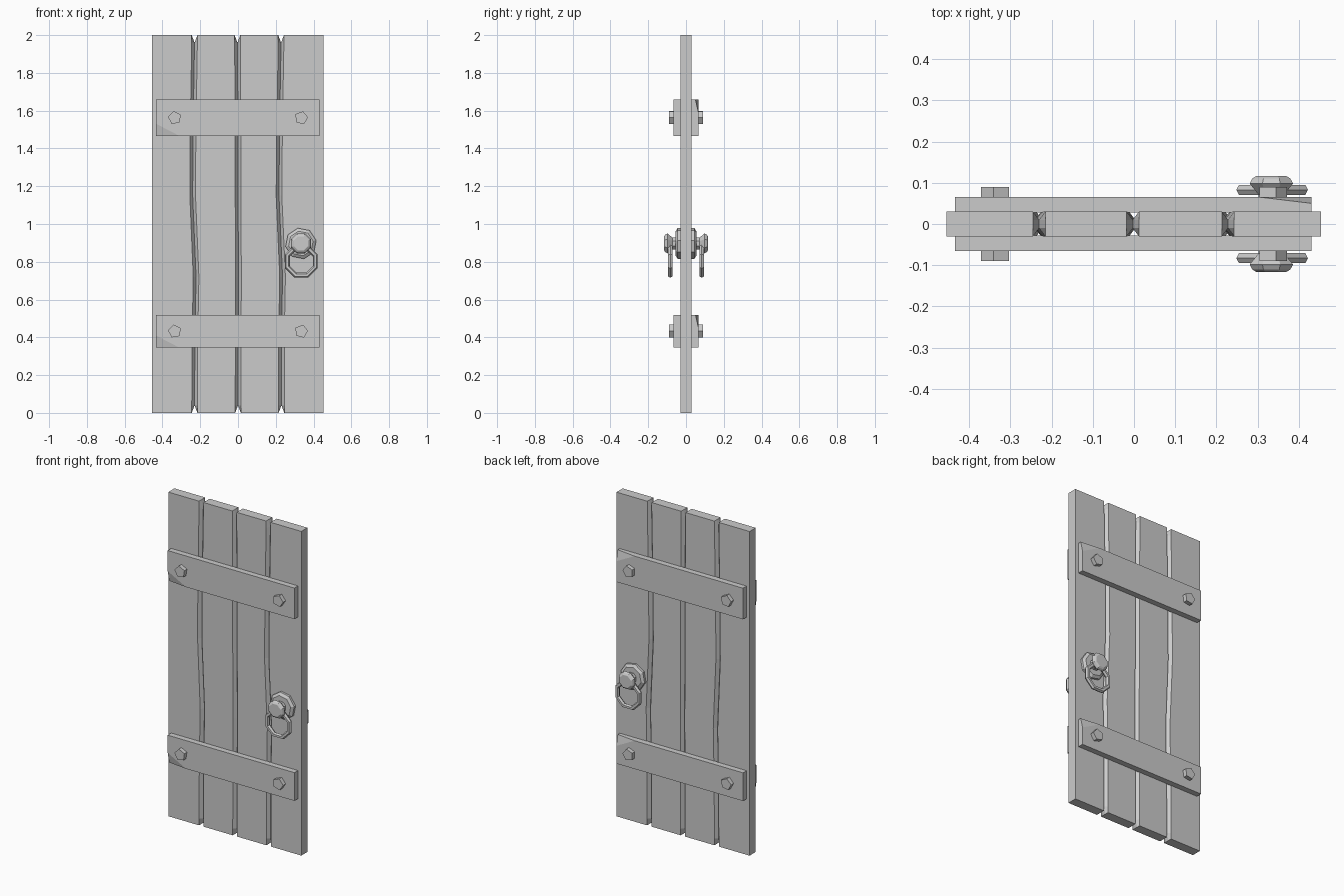
import bpy, bmesh, math
from mathutils import Vector, Matrix

if "Cube" in bpy.data.objects:
    bpy.data.objects.remove(bpy.data.objects["Cube"])

grey = bpy.data.materials.new("plain_grey")
grey.use_nodes = True
grey.diffuse_color = (0.6, 0.6, 0.6, 1)
grey.node_tree.nodes["Principled BSDF"].inputs["Base Color"].default_value = (0.6, 0.6, 0.6, 1)


def finish(bm, name):
    bmesh.ops.recalc_face_normals(bm, faces=bm.faces)
    mesh = bpy.data.meshes.new(name)
    bm.to_mesh(mesh)
    bm.free()
    mesh.materials.append(grey)
    obj = bpy.data.objects.new(name, mesh)
    bpy.context.collection.objects.link(obj)
    return obj


def loft(name, rings):
    """Skin a list of closed rings and cap both ends."""
    bm = bmesh.new()
    loops = [[bm.verts.new(p) for p in ring] for ring in rings]
    n = len(loops[0])
    for a, b in zip(loops, loops[1:]):
        for i in range(n):
            j = (i + 1) % n
            bm.faces.new((a[i], a[j], b[j], b[i]))
    bm.faces.new(loops[0])
    bm.faces.new(loops[-1])
    return finish(bm, name)


def turned(name, x, z, side, profile, sides, turn=0):
    """Faceted part turned about the y axis; profile is (radius, distance)."""
    rings = []
    for r, y in profile:
        angles = [math.radians(turn) + math.tau * i / sides for i in range(sides)]
        rings.append([(x + r * math.cos(a), side * y, z + r * math.sin(a)) for a in angles])
    return loft(name, rings)


# Planks: wavy V-grooved joints whose ridges are cut back at both ends
HALF = 0.03
heights = [0, 0.04, 0.4, 0.72, 1.15, 1.5, 1.96, 2]
joints = [
    [-0.455] * 8,
    [-0.23, -0.23, -0.228, -0.222, -0.24, -0.238, -0.23, -0.23],
    [0, 0, 0.001, 0.003, 0, 0, -0.003, -0.003],
    [0.23, 0.23, 0.23, 0.236, 0.217, 0.22, 0.228, 0.228],
    [0.453] * 8,
]
for p in range(4):
    rings = []
    for k, z in enumerate(heights):
        end = k in (0, len(heights) - 1)
        left, right = joints[p][k], joints[p + 1][k]
        lo = left + (0.015 if p > 0 else 0)
        hi = right - (0.015 if p < 3 else 0)
        lo_ridge, hi_ridge = (lo, hi) if end else (left, right)
        rings.append([(lo, -HALF, z), (hi, -HALF, z), (hi_ridge, -0.01, z), (hi_ridge, 0.01, z),
                      (hi, HALF, z), (lo, HALF, z), (lo_ridge, 0.01, z), (lo_ridge, -0.01, z)])
    loft(f"plank_{p + 1}", rings)


# Cross bars: each has one chipped corner on its outer face
def cross_bar(name, z, height, side):
    bm = bmesh.new()
    bmesh.ops.create_cube(bm, size=1, matrix=Matrix.Diagonal((0.865, 0.037, height, 1)))
    x, y, h = -0.4325, -0.0185, -height / 2
    a, b, c = Vector((x, y, h + 0.065)), Vector((x + 0.125, y, h)), Vector((x, y + 0.015, h))
    normal = (b - a).cross(c - a)
    if normal.dot(Vector((x, y, h)) - a) < 0:
        normal.negate()
    bmesh.ops.bisect_plane(bm, geom=bm.verts[:] + bm.edges[:] + bm.faces[:], dist=1e-5,
                           plane_co=a, plane_no=normal, clear_outer=True)
    bmesh.ops.holes_fill(bm, edges=[e for e in bm.edges if e.is_boundary], sides=0)
    flip = -side
    bmesh.ops.transform(bm, matrix=Matrix.Diagonal((flip, flip, flip, 1)), verts=bm.verts)
    bmesh.ops.translate(bm, vec=(-0.002, side * 0.0465, z), verts=bm.verts)
    finish(bm, name)


for side, face in ((-1, "front"), (1, "back")):
    for level, z, height, bolt_z in (("lower", 0.432, 0.174, 0.432), ("upper", 1.562, 0.192, 1.562)):
        cross_bar(f"{face}_{level}_cross_bar", z, height, side)
        for hand, x, turn in (("right", -0.335, 100), ("left", 0.335, 75)):
            turned(f"{face}_{level}_{hand}_bolt", x, bolt_z, side,
                   [(0.036, 0.06), (0.036, 0.09)], 5, turn)

    # Handle: bevelled back plate, flared knob and hanging ring
    turned(f"{face}_handle_plate", 0.333, 0.897, side,
           [(0.083, 0.025), (0.083, 0.044), (0.066, 0.055)], 8, 22.5 / 2)
    turned(f"{face}_handle_knob", 0.333, 0.897, side,
           [(0.034, 0.05), (0.034, 0.072), (0.057, 0.098), (0.05, 0.11), (0.04, 0.116)], 8, 22.5)
    bpy.ops.mesh.primitive_torus_add(major_segments=8, minor_segments=6, major_radius=0.08,
                                     minor_radius=0.014, location=(0.335, side * 0.083, 0.803),
                                     rotation=(math.pi / 2, math.radians(22.5), 0))
    ring = bpy.context.object
    ring.name = f"{face}_handle_ring"
    ring.data.materials.append(grey)
